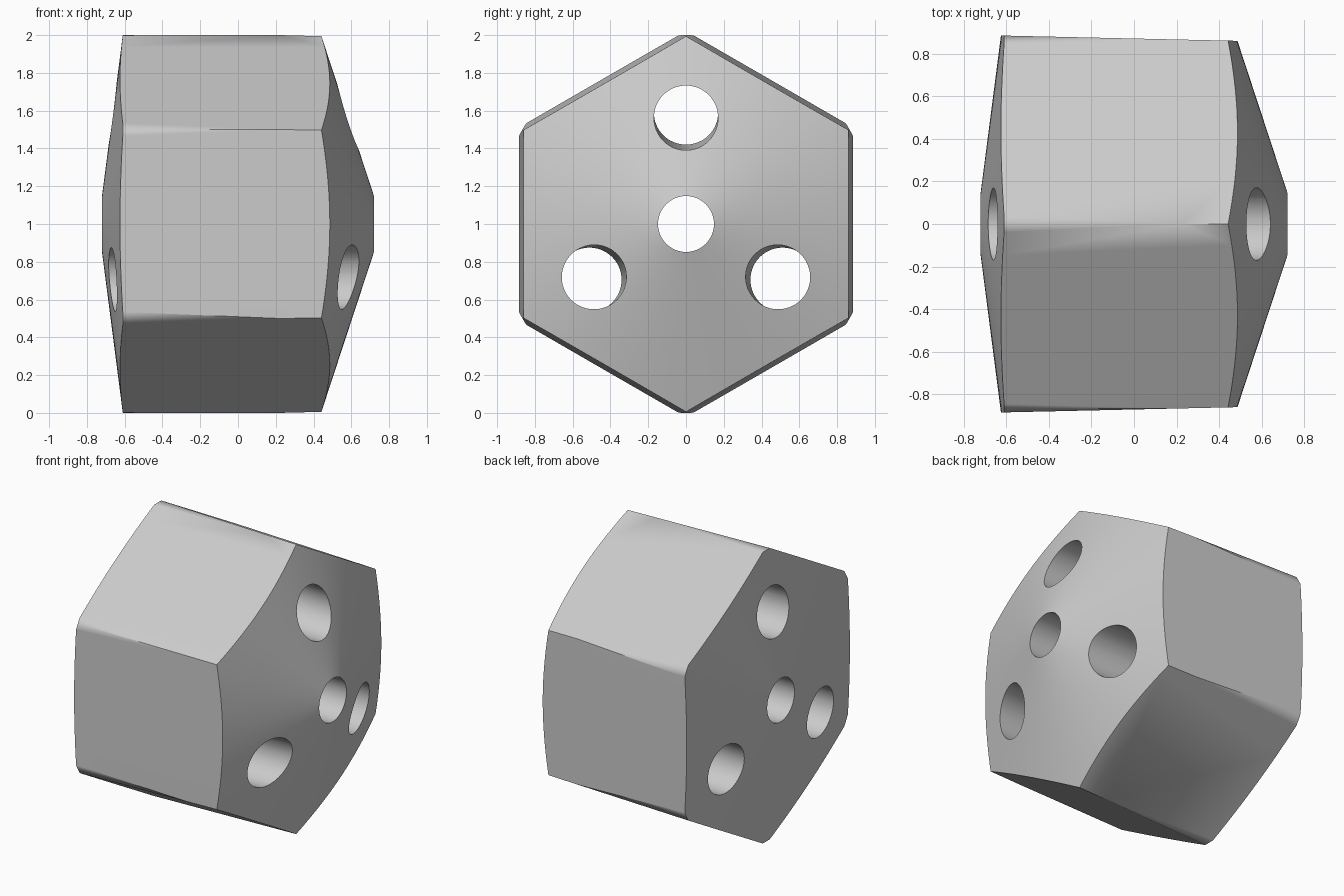
import bpy
import bmesh
from math import cos, sin, pi, atan
from mathutils import Matrix, Vector

cube = bpy.data.objects.get("Cube")
if cube:
    bpy.data.objects.remove(cube)

TAPER = 0.0225            # inward slope of the six flats along +x
CENTRE = Vector((0, 0, 1))

grey = bpy.data.materials.new("plain grey")
grey.use_nodes = True
colour = (0.6, 0.6, 0.6, 1)
grey.diffuse_color = colour
grey.node_tree.nodes["Principled BSDF"].inputs["Base Color"].default_value = colour


def lathe(name, profile, sides, closed):
    """Revolve (x, radius) points about the x axis; close as a ring or cap the ends."""
    bm = bmesh.new()
    rings = []
    for x, r in profile:
        angles = [pi / 2 + 2 * pi * i / sides for i in range(sides)]
        rings.append([bm.verts.new((x, r * cos(a), r * sin(a))) for a in angles])
    count = len(rings)
    for k in range(count if closed else count - 1):
        a, b = rings[k], rings[(k + 1) % count]
        for i in range(sides):
            j = (i + 1) % sides
            bm.faces.new((a[i], a[j], b[j], b[i]))
    if not closed:
        bm.faces.new(rings[0])
        bm.faces.new(rings[-1])
    bmesh.ops.recalc_face_normals(bm, faces=bm.faces)
    mesh = bpy.data.meshes.new(name)
    bm.to_mesh(mesh)
    bm.free()
    mesh.materials.append(grey)
    obj = bpy.data.objects.new(name, mesh)
    obj.location = CENTRE
    bpy.context.collection.objects.link(obj)
    return obj


def cut(target, tool, operation):
    """Apply a boolean and discard the tool."""
    tool.hide_render = True
    mod = target.modifiers.new("cut", 'BOOLEAN')
    mod.operation = operation
    mod.solver = 'EXACT'
    mod.object = tool
    bpy.ops.object.modifier_apply(modifier=mod.name)
    bpy.data.objects.remove(tool)


# Round body with a steep cone, a shallow cone and the central bore
body = lathe("hexagonal_body",
             [(0.72, 0.148), (0.44, 1.0), (-0.61, 1.0), (-0.72, 0.148)], 120, True)
bpy.context.view_layer.objects.active = body
body.select_set(True)

# Six tapering flats
flats = [(x, (0.871 - TAPER * x) / cos(pi / 6)) for x in (-1, 1)]
cut(body, lathe("hexagon_cutter", flats, 6, False), 'INTERSECT')

# Three outer holes, parallel to the taper
for i in range(3):
    hole = lathe("hole_cutter", [(-1, 0.17), (1, 0.17)], 64, False)
    lean = Matrix.Rotation(atan(TAPER), 4, 'Y')
    shift = Matrix.Translation((0, 0, 0.575))
    turn = Matrix.Rotation(2 * pi * i / 3, 4, 'X')
    hole.matrix_world = Matrix.Translation(CENTRE) @ turn @ shift @ lean
    cut(body, hole, 'DIFFERENCE')

# Smooth curved surfaces, keep the rims and sharp corners crisp
bpy.ops.object.shade_smooth_by_angle(angle=pi / 6)
weighted = body.modifiers.new("weighted normals", 'WEIGHTED_NORMAL')
weighted.keep_sharp = True
